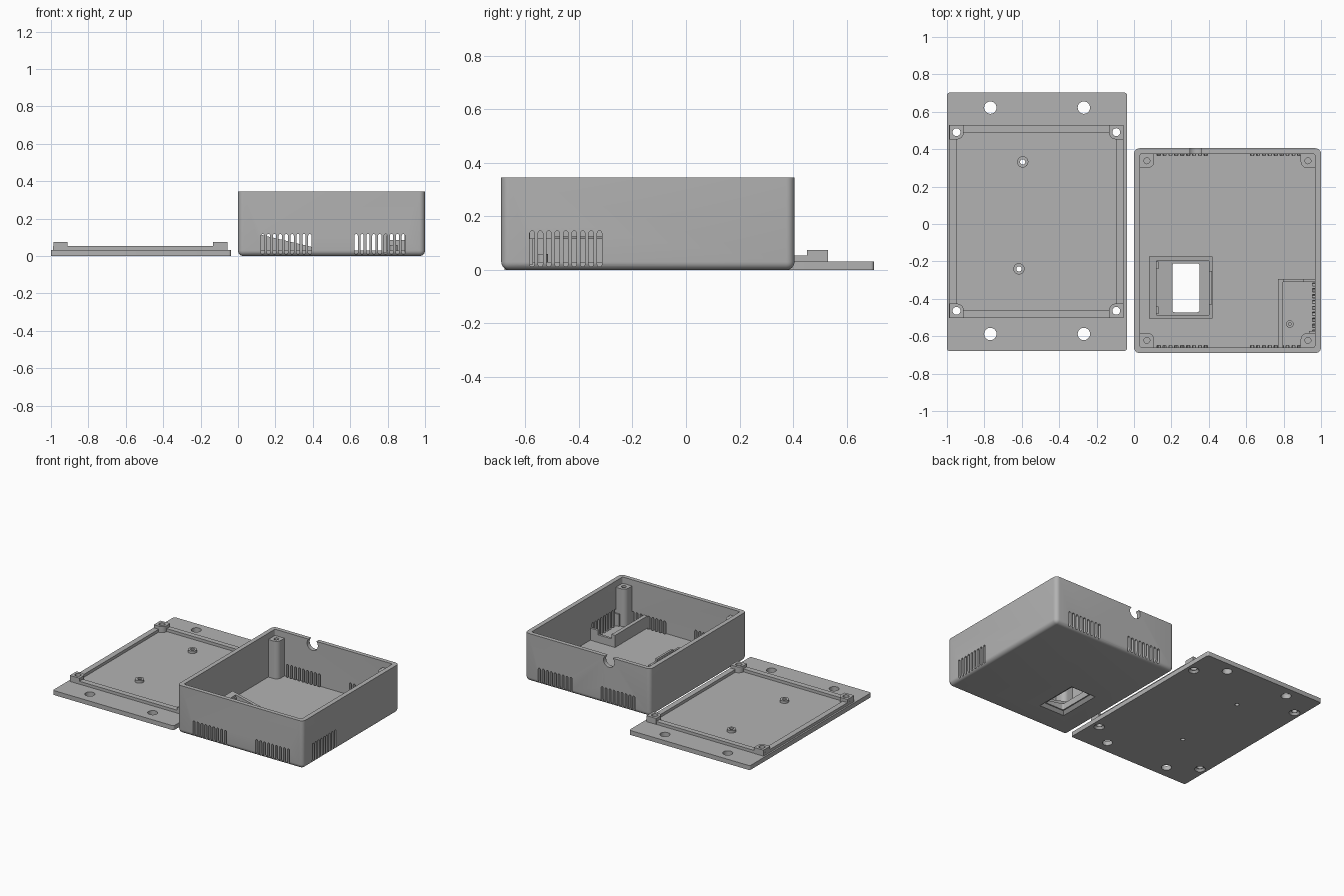
import bpy, bmesh, math
from mathutils import Matrix, Vector

old = bpy.data.objects.get("Cube")
if old:
    bpy.data.objects.remove(old, do_unlink=True)

GREY = (0.45, 0.45, 0.45, 1)
mat = bpy.data.materials.new("plain grey plastic")
mat.use_nodes = True
mat.diffuse_color = GREY
mat.node_tree.nodes["Principled BSDF"].inputs["Base Color"].default_value = GREY
parts = []


def finish(bm, name, keep=True):
    bmesh.ops.recalc_face_normals(bm, faces=bm.faces)
    me = bpy.data.meshes.new(name)
    bm.to_mesh(me)
    bm.free()
    me.materials.append(mat)
    ob = bpy.data.objects.new(name, me)
    bpy.context.collection.objects.link(ob)
    if keep:
        parts.append(ob)
    else:
        ob.hide_render = True
    return ob


def add_box(bm, x0, x1, y0, y1, z0, z1):
    m = Matrix.Translation(((x0 + x1) / 2, (y0 + y1) / 2, (z0 + z1) / 2))
    m = m @ Matrix.Diagonal((x1 - x0, y1 - y0, z1 - z0, 1))
    return bmesh.ops.create_cube(bm, size=1, matrix=m)["verts"]


def box(name, x0, x1, y0, y1, z0, z1, r=0, pick=None, keep=True):
    """Box whose picked edges (upright ones by default) are rounded."""
    bm = bmesh.new()
    add_box(bm, x0, x1, y0, y1, z0, z1)
    if r:
        pick = pick or (lambda a, b: abs(a.z - b.z) > 1e-4)
        edges = [e for e in bm.edges if pick(e.verts[0].co, e.verts[1].co)]
        bmesh.ops.bevel(bm, geom=edges, offset=r, segments=6, profile=0.5, affect='EDGES')
    return finish(bm, name, keep)


def cones(name, spots, r0, r1, z0, z1, keep=False):
    bm = bmesh.new()
    for x, y in spots:
        bmesh.ops.create_cone(bm, cap_ends=True, segments=32, radius1=r0, radius2=r1,
                              depth=z1 - z0, matrix=Matrix.Translation((x, y, (z0 + z1) / 2)))
    return finish(bm, name, keep)


def extrude(bm, points, along):
    face = bm.faces.new([bm.verts.new(p) for p in points])
    out = bmesh.ops.extrude_face_region(bm, geom=[face])["geom"]
    bmesh.ops.translate(bm, verts=[v for v in out if isinstance(v, bmesh.types.BMVert)], vec=along)


def cut(targets, cutter):
    for ob in targets:
        mod = ob.modifiers.new("cut", 'BOOLEAN')
        mod.operation, mod.solver, mod.object = 'DIFFERENCE', 'EXACT', cutter
        bpy.context.view_layer.objects.active = ob
        bpy.ops.object.modifier_apply(modifier=mod.name)
    bpy.data.objects.remove(cutter, do_unlink=True)


def corner_blocks(name, spots, half, z0, z1):
    """Square blocks with the corner that faces the middle rounded."""
    mx = sum(p[0] for p in spots) / 4
    my = sum(p[1] for p in spots) / 4
    made = []
    for x, y in spots:
        inner = Vector((x + math.copysign(half, mx - x), y + math.copysign(half, my - y)))
        pick = lambda a, b: (a.xy - inner).length < 1e-4 and (b.xy - inner).length < 1e-4
        made.append(box(name, x - half, x + half, y - half, y + half, z0, z1, 0.036, pick))
    return made


# Open case with rounded sides and bottom
H = 0.345
case = box("case_shell", 0, 1, -0.69, 0.405, 0, H, 0.03,
           lambda a, b: min(a.z, b.z) < H - 1e-4)
cut([case], box("case_cavity", 0.032, 0.967, -0.66, 0.375, 0.03, 1, 0.01, keep=False))

# Ventilation slots in the front, back and left walls
bm = bmesh.new()


def slot_row(start, axis, wall, depth, z0, z1, w=0.0175, pitch=0.0315):
    for i in range(9):
        c = start + i * pitch
        ring = []
        for k in range(14):
            a = math.pi * (k if k < 7 else k - 1) / 6
            mid = z1 - w / 2 if k < 7 else z0 + w / 2
            u, z = c + w / 2 * math.cos(a), mid + w / 2 * math.sin(a)
            ring.append((u, wall, z) if axis == 'x' else (wall, u, z))
        extrude(bm, ring, (0, depth, 0) if axis == 'x' else (depth, 0, 0))


for first in (0.132, 0.632):
    slot_row(first, 'x', -0.75, 0.1, 0.01, 0.118)
    slot_row(first, 'x', 0.45, -0.085, 0.01, 0.118)
slot_row(-0.575, 'y', 1.05, -0.095, 0.012, 0.146)
cut([case], finish(bm, "slot_cutter", False))

# Round cable notch in the back rim
bm = bmesh.new()
m = Matrix.Translation((0.33, 0.39, 0.315)) @ Matrix.Rotation(math.pi / 2, 4, 'X')
bmesh.ops.create_cone(bm, cap_ends=True, segments=32, radius1=0.043, radius2=0.043,
                      depth=0.1, matrix=m)
cut([case], finish(bm, "notch_cutter", False))

# Screw pillars in the case corners
spots = [(x, y) for x in (0.069, 0.93) for y in (-0.622, 0.338)]
pillars = corner_blocks("screw_pillar", spots, 0.039, 0.02, 0.3)
cut(pillars, cones("pillar_hole", spots, 0.016, 0.016, 0.1, 0.4))

# Sloped display holder with a recess and a window through the floor
bm = bmesh.new()
extrude(bm, [(0.08, -0.505, 0.02), (0.42, -0.505, 0.02), (0.42, -0.505, 0.043),
             (0.08, -0.505, 0.124)], (0, 0.33, 0))
holder = finish(bm, "display_holder")
bm = bmesh.new()
extrude(bm, [(0.12, -0.487, 0.08), (0.4, -0.487, 0.032), (0.4, -0.487, 0.3),
             (0.12, -0.487, 0.3)], (0, 0.29, 0))
cut([holder], finish(bm, "holder_recess", False))
cut([case, holder], box("window_cutter", 0.205, 0.35, -0.472, -0.21, -0.1, 0.3, 0.012, keep=False))
bm = bmesh.new()
for v in add_box(bm, 0.175, 0.38, -0.502, -0.18, -0.002, 0.028):
    if v.co.z > 0:
        v.co.x += math.copysign(0.03, 0.2775 - v.co.x)
        v.co.y += math.copysign(0.03, -0.341 - v.co.y)
cut([case], finish(bm, "window_chamfer", False))
box("holder_clip", 0.402, 0.418, -0.43, -0.25, 0.03, 0.062)
for y in (-0.48, -0.24):
    box("holder_clip", 0.11, 0.13, y, y + 0.04, 0.06, 0.1)

# Walled corner pocket with a locating pin
box("pocket_side_wall", 0.77, 0.797, -0.67, -0.293, 0.02, 0.117)
wall = box("pocket_back_wall", 0.78, 0.975, -0.31, -0.293, 0.02, 0.117)
cut([wall], box("pocket_notch", 0.8, 0.905, -0.4, -0.2, 0.085, 0.2, keep=False))
box("pocket_rib", 0.935, 0.975, -0.6, -0.572, 0.02, 0.117)
pin = cones("pocket_pin", [(0.833, -0.535)], 0.02, 0.02, 0.02, 0.06, True)
cut([pin], cones("pin_hole", [(0.833, -0.535)], 0.008, 0.008, 0.04, 0.1))

# Lid plate with raised locating lip
plate = box("lid_plate", -1, -0.038, -0.678, 0.702, 0, 0.032, 0.012)
lip = box("lid_lip", -0.988, -0.056, -0.502, 0.528, 0.02, 0.053)
cut([lip], box("lip_inner", -0.948, -0.094, -0.462, 0.49, 0, 0.1, keep=False))

# Lid corner blocks with countersunk screw holes
spots = [(x, y) for x in (-0.949, -0.095) for y in (-0.464, 0.491)]
blocks = corner_blocks("lid_corner_block", spots, 0.0385, 0.015, 0.075)
cut([plate, lip] + blocks, cones("screw_hole", spots, 0.021, 0.021, -0.1, 0.2))
cut([plate], cones("countersink", spots, 0.037, 0.02, -0.002, 0.02))

# Mounting holes in the lid flanges
spots = [(x, y) for x in (-0.768, -0.268) for y in (-0.588, 0.622)]
cut([plate], cones("mount_hole", spots, 0.033, 0.033, -0.1, 0.1))

# Board standoffs on the lid
spots = [(-0.595, 0.332), (-0.615, -0.24)]
standoffs = cones("board_standoffs", spots, 0.03, 0.03, 0.02, 0.05, True)
cut([plate, standoffs], cones("standoff_hole", spots, 0.014, 0.014, -0.1, 0.1))

# Smooth the rounded surfaces and keep the edges sharp
bpy.ops.object.select_all(action='DESELECT')
for ob in parts:
    ob.select_set(True)
bpy.context.view_layer.objects.active = case
bpy.ops.object.shade_smooth_by_angle(angle=math.radians(30))
